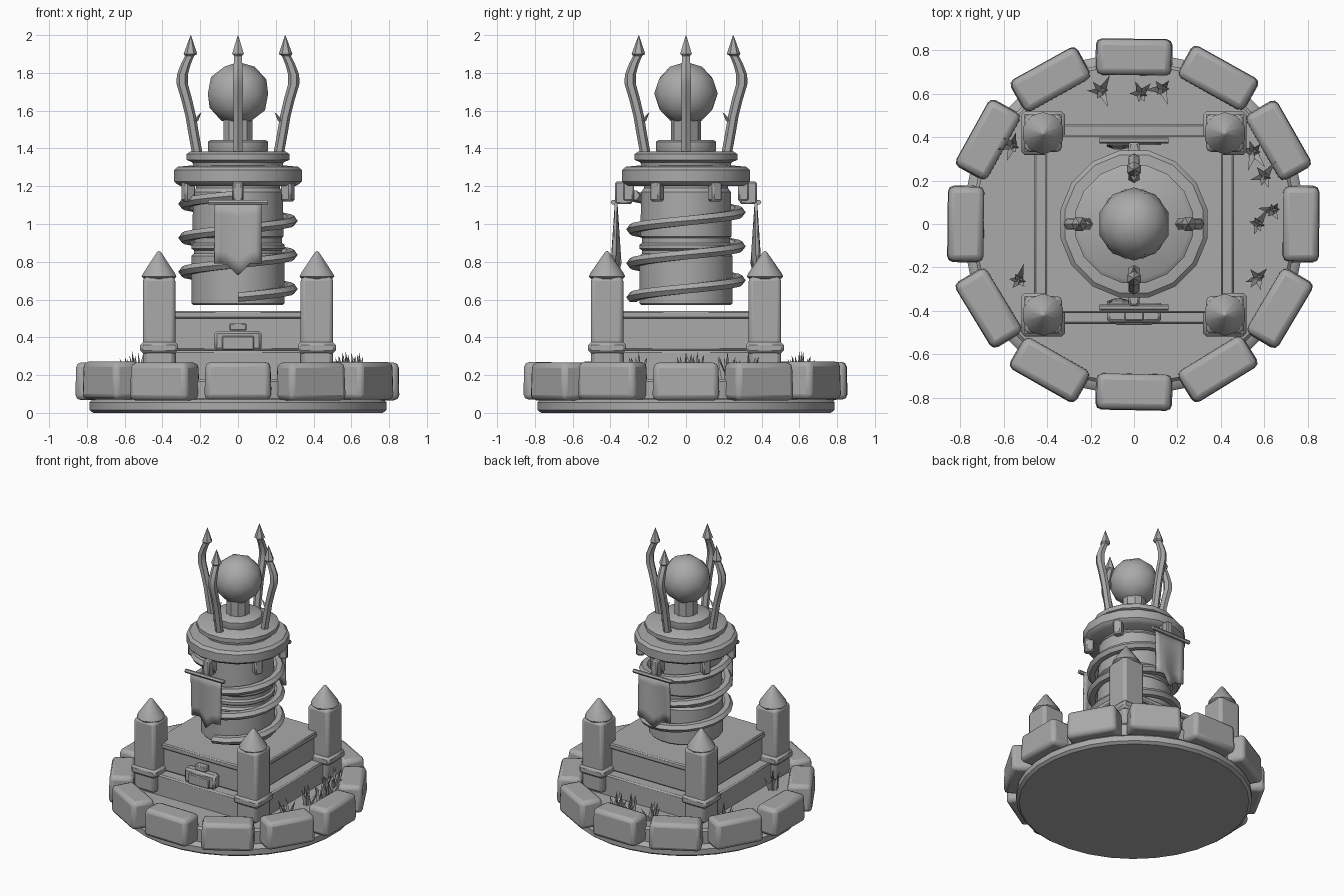
import bpy, bmesh, math, random
from mathutils import Vector, Matrix

if "Cube" in bpy.data.objects:
    bpy.data.objects.remove(bpy.data.objects["Cube"])

random.seed(4)
stone_grey = bpy.data.materials.new("stone_grey")
stone_grey.diffuse_color = (0.4, 0.4, 0.4, 1)
stone_grey.use_nodes = True
stone_grey.node_tree.nodes["Principled BSDF"].inputs["Base Color"].default_value = stone_grey.diffuse_color


def finish(name, bm, bevel=0.0, segments=1, angle=35):
    bmesh.ops.recalc_face_normals(bm, faces=bm.faces[:])
    mesh = bpy.data.meshes.new(name)
    bm.to_mesh(mesh)
    bm.free()
    ob = bpy.data.objects.new(name, mesh)
    bpy.context.collection.objects.link(ob)
    mesh.materials.append(stone_grey)
    bpy.ops.object.select_all(action='DESELECT')
    ob.select_set(True)
    bpy.context.view_layer.objects.active = ob
    if bevel:
        m = ob.modifiers.new("bevel", 'BEVEL')
        m.width, m.segments = bevel, segments
    bpy.ops.object.shade_smooth_by_angle(angle=math.radians(angle))
    return ob


def box(name, center, size, rot=0.0, bevel=0.01, segments=1, taper=1.0):
    bm = bmesh.new()
    bmesh.ops.create_cube(bm, size=1)
    for v in bm.verts:
        if v.co.z > 0:
            v.co.x *= taper
            v.co.y *= taper
    bmesh.ops.scale(bm, vec=size, verts=bm.verts)
    bmesh.ops.transform(bm, verts=bm.verts,
                        matrix=Matrix.Translation(center) @ Matrix.Rotation(rot, 4, 'Z'))
    return finish(name, bm, bevel, segments)


def lathe(name, profile, sides, center=(0, 0), angle=35):
    """Closed round part from (radius, z) points, bottom to top."""
    bm = bmesh.new()
    rings = []
    for r, z in profile:
        rings.append([bm.verts.new((center[0] + r * math.cos(2 * math.pi * (i + .5) / sides),
                                    center[1] + r * math.sin(2 * math.pi * (i + .5) / sides), z))
                      for i in range(sides)])
    for a, b in zip(rings, rings[1:]):
        for i in range(sides):
            j = (i + 1) % sides
            bm.faces.new((a[i], a[j], b[j], b[i]))
    bm.faces.new(rings[0])
    bm.faces.new(rings[-1])
    return finish(name, bm, angle=angle)


def tube(name, path, radii, frames, sides=6):
    """Sweep a polygon along a path; frames holds the two cross-section axes."""
    bm = bmesh.new()
    rings = []
    for p, r, (u, w) in zip(path, radii, frames):
        rings.append([bm.verts.new(p + r * (u * math.cos(2 * math.pi * k / sides)
                                            + w * math.sin(2 * math.pi * k / sides)))
                      for k in range(sides)])
    for a, b in zip(rings, rings[1:]):
        for k in range(sides):
            j = (k + 1) % sides
            bm.faces.new((a[k], a[j], b[j], b[k]))
    bm.faces.new(rings[0])
    bm.faces.new(rings[-1])
    return finish(name, bm, angle=30)


# Round ground slab
lathe("ground_slab", [(.77, 0), (.79, .015), (.79, .055), (.775, .07), (.75, .075),
                      (.75, .165), (.735, .18)], 32)

# Ring of rounded border stones
for i in range(12):
    a = math.radians(30 * i)
    r = .77 + random.uniform(-.004, .006)
    box("border_stone", (r * math.cos(a), r * math.sin(a), .17 + random.uniform(-.004, .004)),
        (.17, .355, .2), a + random.uniform(-.03, .03), .028, 2, .96)

# Square plinth: step, block and lid
box("plinth_step", (0, 0, .25), (.92, .92, .16))
box("plinth_block", (0, 0, .42), (.78, .78, .18))
box("plinth_lid", (0, 0, .52), (.82, .82, .04), bevel=.008)

# Corner pillars with pointed caps
for sx in (-1, 1):
    for sy in (-1, 1):
        x, y = .418 * sx, .418 * sy
        box("pillar_foot", (x, y, .345), (.2, .2, .06), bevel=.015)
        box("pillar_shaft", (x, y, .46), (.172, .172, .52), bevel=.022, segments=2)
        lathe("pillar_cap", [(.085, .71), (.097, .722), (.088, .74), (.012, .85), (.002, .857)],
              10, (x, y), 50)

# Front plaque: frame, raised panel and handle
box("plaque_frame", (0, -.42, .382), (.25, .07, .105), bevel=.015)
box("plaque_panel", (0, -.45, .37), (.17, .03, .075), bevel=.006)
box("plaque_handle", (0, -.42, .455), (.09, .05, .04), bevel=.006)

# Tower drum with waist rings
lathe("tower_drum", [(.24, .57), (.25, .58), (.25, .83), (.235, .845), (.235, .86), (.25, .87),
                     (.25, .89), (.235, .9), (.235, .925), (.245, .935), (.24, 1.17),
                     (.225, 1.19), (.225, 1.23)], 20)

# Spiral band climbing the drum
n, turns = 60, 3
path, frames = [], []
for i in range(n + 1):
    t = i / n
    a = -math.pi / 2 + turns * 2 * math.pi * t
    out = Vector((math.cos(a), math.sin(a), 0))
    path.append(out * .28 + Vector((0, 0, .612 + .54 * t)))
    frames.append((out, Vector((0, 0, .8))))
tube("spiral_band", path, [.036] * (n + 1), frames)

# Collar, upper ring and orb seat
lathe("collar", [(.31, 1.2), (.335, 1.215), (.345, 1.225), (.345, 1.285), (.325, 1.303),
                 (.25, 1.31)], 16)
lathe("upper_ring", [(.24, 1.3), (.245, 1.325), (.277, 1.34), (.277, 1.37), (.255, 1.385)], 16)
lathe("orb_seat", [(.16, 1.38), (.165, 1.39), (.165, 1.435), (.15, 1.445)], 12)
lathe("orb_neck", [(.08, 1.43), (.08, 1.56)], 10)

# Orb
bm = bmesh.new()
bmesh.ops.create_icosphere(bm, subdivisions=2, radius=.168,
                           matrix=Matrix.Translation((0, 0, 1.69)))
finish("orb", bm, angle=60)

# Brackets under the collar
for i in range(6):
    a = math.radians(30 + 60 * i)
    box("collar_bracket", (.305 * math.cos(a), .305 * math.sin(a), 1.18), (.06, .06, .12), a, .01)

# Four curved claws with spear tips and barbs
claw = [(.215, 1.37, .028), (.235, 1.48, .028), (.25, 1.57, .028), (.272, 1.66, .029),
        (.295, 1.74, .03), (.295, 1.79, .029), (.275, 1.85, .026), (.256, 1.89, .024),
        (.252, 1.9, .036), (.25, 1.995, .003), (.25, 2.0, .001)]
for i in range(4):
    a = i * math.pi / 2
    out, side = Vector((math.cos(a), math.sin(a), 0)), Vector((-math.sin(a), math.cos(a), 0))
    up = Vector((0, 0, 1))
    tube("claw", [out * r + up * z for r, z, w in claw], [w for r, z, w in claw],
         [(out, side)] * len(claw))
    tube("claw_barb", [out * .25 + up * 1.53, out * .225 + up * 1.55, out * .195 + up * 1.59],
         [.02, .016, .001], [(out, side)] * 3, 4)

# Front and back banners: rod with knobs and a swaying cloth
for s in (-1, 1):
    y = .385 * s
    ex, ey, ez = Vector((1, 0, 0)), Vector((0, 1, 0)), Vector((0, 0, 1))
    tube("banner_rod", [Vector((x, y, 1.115)) for x in (-.158, .158)], [.014] * 2, [(ey, ez)] * 2)
    box("rod_mount", (0, .33 * s, 1.165), (.05, .09, .12), bevel=.008)
    bm = bmesh.new()
    cols, rows = 8, 5
    grid = []
    for j in range(rows + 1):
        t = j / rows
        row = []
        for i in range(cols + 1):
            u = 2 * i / cols - 1
            bottom = .79 - .06 * max(0, 1 - abs(u) * 2)
            sway = .022 * t * math.sin(u * math.pi * .9)
            row.append(bm.verts.new((.124 * u, s * (.37 + sway), 1.115 + (bottom - 1.115) * t)))
        grid.append(row)
    for j in range(rows):
        for i in range(cols):
            bm.faces.new((grid[j][i], grid[j][i + 1], grid[j + 1][i + 1], grid[j + 1][i]))
    cloth = finish("banner_cloth", bm)
    m = cloth.modifiers.new("thickness", 'SOLIDIFY')
    m.thickness, m.offset = .014, 0

# Spiky grass tufts on the ground
tufts = [(-.15, .61), (.03, .6), (.13, .62), (.55, .33), (.6, .22), (.57, 0), (.64, .06),
         (.57, -.25), (-.53, -.26), (-.56, .36)]
for tx, ty in tufts:
    bm = bmesh.new()
    for k in range(6):
        a = k * math.pi / 3 + random.uniform(-.3, .3)
        lean = random.uniform(.03, .09) if k else 0
        h = .15 - lean * .5
        tip = Vector((tx + lean * math.cos(a), ty + lean * math.sin(a), .175 + h))
        base = [bm.verts.new((tx + .012 * math.cos(a) + .022 * math.cos(a + q),
                              ty + .012 * math.sin(a) + .022 * math.sin(a + q), .17))
                for q in (0, 2.1, 4.2)]
        top = bm.verts.new(tip)
        for q in range(3):
            bm.faces.new((base[q], base[(q + 1) % 3], top))
        bm.faces.new(base)
    finish("grass_tuft", bm, angle=10)
